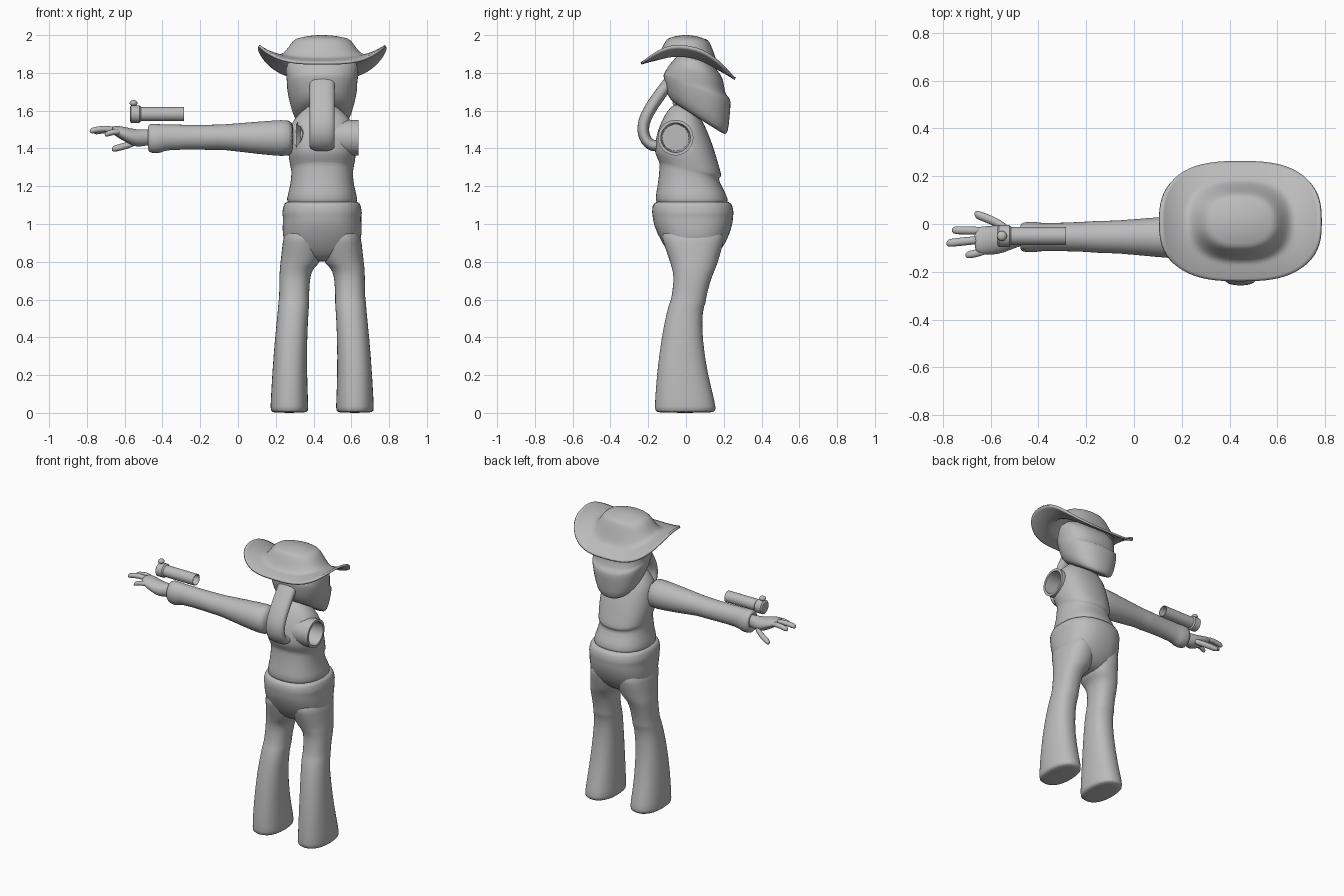
import bpy, bmesh, math
from mathutils import Vector as V

CX = 0.4455  # mid plane of the figure
mat = bpy.data.materials.new("plain grey")
mat.diffuse_color = (0.5, 0.5, 0.5, 1)


def add(name, bm, subsurf=0, angle=None):
    bmesh.ops.recalc_face_normals(bm, faces=bm.faces)
    me = bpy.data.meshes.new(name)
    bm.to_mesh(me)
    bm.free()
    me.materials.append(mat)
    me.shade_smooth()
    if angle:
        me.set_sharp_from_angle(angle=math.radians(angle))
    ob = bpy.data.objects.new(name, me)
    bpy.context.collection.objects.link(ob)
    if subsurf:
        m = ob.modifiers.new("smooth", 'SUBSURF')
        m.levels = m.render_levels = subsurf
    return ob


def unit(a, p):
    c, s = math.cos(a), math.sin(a)
    return (math.copysign(abs(c) ** (2 / p), c), math.copysign(abs(s) ** (2 / p), s))


def loft(name, rings, n=24, p=2.0, caps=(True, True), subsurf=1, angle=None):
    """Skin a list of (centre, u, v) superellipse rings."""
    bm = bmesh.new()
    loops = []
    for c, u, v in rings:
        pts = [unit(2 * math.pi * i / n, p) for i in range(n)]
        loops.append([bm.verts.new(V(c) + V(u) * a + V(v) * b) for a, b in pts])
    for A, B in zip(loops, loops[1:]):
        for i in range(n):
            j = (i + 1) % n
            bm.faces.new((A[i], A[j], B[j], B[i]))
    if caps[0]:
        bm.faces.new(loops[0])
    if caps[1]:
        bm.faces.new(loops[-1])
    return add(name, bm, subsurf, angle)


def zr(z, x0, x1, y0, y1, s=0):  # level ring, s tilts it along y
    h = (y1 - y0) / 2
    return ((x0 + x1) / 2, (y0 + y1) / 2, z), ((x1 - x0) / 2, 0, 0), (0, h, h * s)


def xr(x, y0, y1, z0, z1):  # ring across the arm
    return (x, (y0 + y1) / 2, (z0 + z1) / 2), (0, (y1 - y0) / 2, 0), (0, 0, (z1 - z0) / 2)


def xc(x, r, y=-0.055, z=1.457):
    return (x, y, z), (0, r, 0), (0, 0, r)


# legs with flared boots
leg = [(0, .19, .355, -.15, .14), (.008, .17, .374, -.166, .16), (.05, .172, .372, -.166, .157),
       (.2, .18, .366, -.156, .116), (.4, .195, .366, -.131, .085), (.55, .212, .375, -.099, .087),
       (.585, .212, .378, -.086, .108), (.605, .218, .376, -.078, .105), (.7, .218, .38, -.065, .13),
       (.75, .22, .39, -.07, .15), (.78, .222, .415, -.08, .163), (.8, .225, .44, -.085, .17),
       (.9, .235, .46, -.12, .2), (1.0, .25, .45, -.15, .22)]
loft("left_leg", [zr(*r) for r in leg], p=2.3)
loft("right_leg", [zr(z, 2 * CX - b, 2 * CX - a, c, d) for z, a, b, c, d in leg], p=2.3)

# hips with raised waistband
hips = [(.80, .36, .53, -.03, .11), (.83, .3, .59, -.08, .16), (.9, .232, .659, -.13, .215),
        (1.0, .235, .656, -.176, .251), (1.045, .237, .654, -.178, .25), (1.055, .23, .66, -.182, .255),
        (1.1, .24, .651, -.18, .248), (1.12, .25, .641, -.165, .232), (1.12, .3, .59, -.1, .18)]
loft("hips", [zr(*r) for r in hips], p=2.4)

# torso with a jacket hem
torso = [(1.08, .26, .63, -.15, .22), (1.13, .253, .638, -.168, .23), (1.2, .277, .614, -.15, .19),
         (1.285, .283, .608, -.138, .168, -.25), (1.287, .278, .613, -.145, .192, -.25),
         (1.32, .274, .617, -.155, .182, -.2), (1.36, .265, .626, -.166, .165, -.1),
         (1.42, .265, .626, -.167, .142), (1.5, .27, .621, -.15, .11), (1.55, .29, .601, -.126, .085),
         (1.6, .34, .551, -.1, .06), (1.64, .39, .5, -.06, .03)]
body = loft("torso", [zr(*r) for r in torso], p=2.3)

# open shoulder socket
cutter = loft("shoulder_cutter", [xc(.31, .08), xc(.8, .08)], subsurf=0)
cutter.hide_render = True
cutter.hide_set(True)
cut = body.modifiers.new("socket", 'BOOLEAN')
cut.operation, cut.object, cut.solver = 'DIFFERENCE', cutter, 'EXACT'
loft("shoulder_socket", [xc(.5, .093), xc(.637, .094), xc(.637, .078), xc(.33, .07)],
     n=32, caps=(False, True), subsurf=0, angle=40)

# sleeve with cuff
arm = [(.3, -.145, .035, 1.36, 1.55), (.24, -.15, .037, 1.357, 1.553), (.1, -.14, .03, 1.37, 1.542),
       (-.09, -.12, .012, 1.395, 1.526), (-.13, -.125, .016, 1.39, 1.527), (-.19, -.116, .01, 1.394, 1.524),
       (-.395, -.112, .002, 1.393, 1.528), (-.402, -.118, .01, 1.374, 1.528), (-.45, -.12, .01, 1.374, 1.532),
       (-.476, -.113, .004, 1.38, 1.527), (-.478, -.09, -.02, 1.41, 1.505), (-.45, -.085, -.025, 1.42, 1.5)]
loft("sleeve", [xr(*r) for r in arm])

# hand
palm = [(-.44, -.088, -.022, 1.42, 1.502), (-.49, -.095, -.018, 1.415, 1.5), (-.54, -.12, -.004, 1.405, 1.5),
        (-.59, -.13, -.006, 1.43, 1.512), (-.64, -.13, -.01, 1.46, 1.522), (-.67, -.115, -.015, 1.48, 1.518)]
loft("palm", [xr(*r) for r in palm])


def finger(name, pts, r):
    pts = [V(q) for q in pts]
    d = (pts[-1] - pts[-2]).normalized()
    rings = [(q, (0, r, 0), (0, 0, r * .95)) for q in pts]
    rings += [(pts[-1] + d * r * .6, (0, r * .8, 0), (0, 0, r * .75)),
              (pts[-1] + d * r, (0, r * .35, 0), (0, 0, r * .35))]
    loft(name, rings, n=12)


finger("index_finger", [(-.62, -.03, 1.49), (-.69, -.027, 1.502), (-.745, -.026, 1.49)], .018)
finger("middle_finger", [(-.62, -.065, 1.495), (-.71, -.072, 1.507), (-.768, -.079, 1.495)], .018)
finger("outer_finger", [(-.61, -.108, 1.485), (-.655, -.122, 1.49), (-.69, -.128, 1.478)], .017)
finger("thumb", [(-.52, -.025, 1.44), (-.59, .015, 1.415), (-.65, .036, 1.4)], .02)

# head with face scarf
head = [(1.55, .38, .51, .02, .16, -.62), (1.552, .31, .58, -.09, .218, -.62),
        (1.62, .28, .611, -.11, .228, -.6), (1.7, .26, .631, -.12, .238, -.4),
        (1.73, .257, .634, -.12, .238, -.35), (1.737, .26, .631, -.118, .205, -.35),
        (1.8, .25, .641, -.1, .203, -.2), (1.85, .253, .638, -.06, .16, -.25), (1.9, .31, .58, -.03, .1, -.1)]
loft("head", [zr(*r) for r in head], p=2.3)

# looped ponytail, flat in section
path = [(-.0, 1.83), (-.08, 1.765), (-.135, 1.69), (-.195, 1.605), (-.23, 1.53), (-.225, 1.455),
        (-.18, 1.408), (-.13, 1.42)]
rings = []
for i, (y, z) in enumerate(path):
    a, b = path[max(i - 1, 0)], path[min(i + 1, len(path) - 1)]
    t = V((0, b[0] - a[0], b[1] - a[1])).normalized()
    rings.append(((CX, y, z), (.067, 0, 0), V((0, -t.z, t.y)) * .033))
loft("ponytail", rings, n=20, p=2.4, subsurf=2)


# hat: curled brim and domed crown from one height rule
def hat_z(x, y):
    brim = 1.882 - .14 * y - 1.015 * y * y + .065 * (abs(x) / .335) ** 4
    d = ((abs(x) / .235) ** 2.4 + (abs(y - .01) / .178) ** 2.4) ** (1 / 2.4)
    f = min(max((1 - d) / .42, 0), 1)
    f = f * f * (3 - 2 * f)
    top = 2.0 - 1.0 * x * x - 2.0 * y * y
    return brim * (1 - f) + top * f


bm = bmesh.new()
N, R = 64, 22
mid = bm.verts.new((CX, .012, hat_z(0, .012)))
prev = None
for k in range(1, R + 1):
    loop = []
    for i in range(N):
        ux, uy = unit(2 * math.pi * i / N, 2.7)
        x, y = .333 * ux * k / R, .012 + .252 * uy * k / R
        loop.append(bm.verts.new((CX + x, y, hat_z(x, y))))
    for i in range(N):
        j = (i + 1) % N
        bm.faces.new((prev[i], loop[i], loop[j], prev[j]) if prev else (mid, loop[i], loop[j]))
    prev = loop
hat = add("hat", bm)
if hat.data.polygons[0].normal.z < 0:
    hat.data.flip_normals()
m = hat.modifiers.new("thickness", 'SOLIDIFY')
m.thickness, m.offset = .014, -1

# floating tube with end band and knob
T = dict(y=-.05, z=1.582)
loft("tube", [xc(-.53, .038, **T), xc(-.285, .038, **T), xc(-.285, .034, **T), xc(-.52, .034, **T)],
     n=32, subsurf=0, angle=35)
loft("tube_band", [xc(-.573, .036, **T), xc(-.566, .046, **T), xc(-.522, .046, **T), xc(-.514, .038, **T)],
     n=32, subsurf=0, angle=35)
bm = bmesh.new()
bmesh.ops.create_uvsphere(bm, u_segments=20, v_segments=12, radius=.021)
for v in bm.verts:
    v.co = V((v.co.x - .553, v.co.y - .05, v.co.z * .75 + 1.64))
add("tube_knob", bm)
